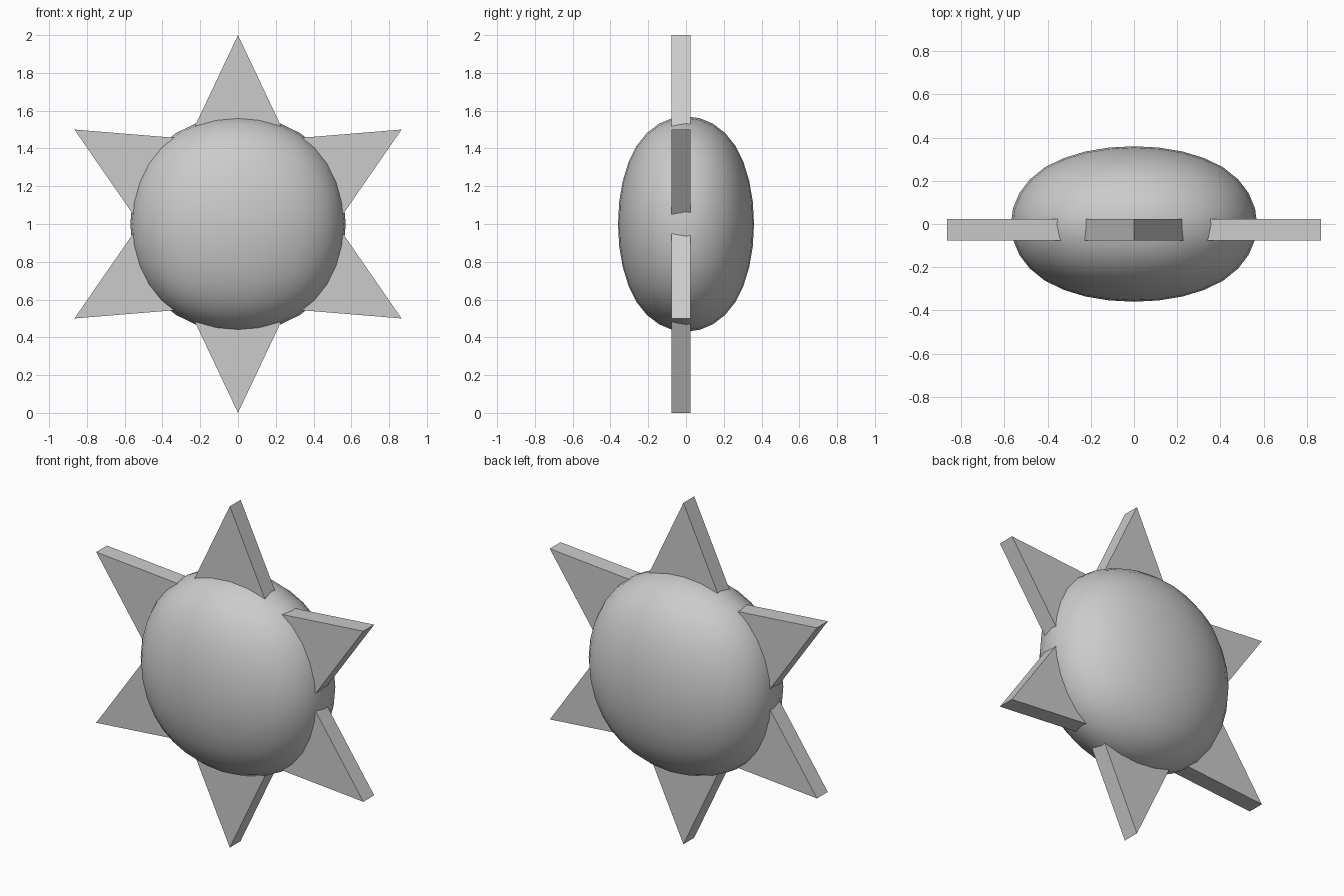
import bpy
import bmesh
from math import sin, cos, pi

if "Cube" in bpy.data.objects:
    bpy.data.objects.remove(bpy.data.objects["Cube"])

# Rounded body: a subdivided cube, flattened front to back
bpy.ops.mesh.primitive_cube_add(size=2, location=(0, 0, 1))
body = bpy.context.object
body.name = "rounded_body"
body.scale = (0.57 / 0.8395, 0.36 / 0.8395, 0.57 / 0.8395)
bpy.ops.object.transform_apply(location=False, rotation=False, scale=True)
sub = body.modifiers.new("round", 'SUBSURF')
sub.levels = sub.render_levels = 3
bpy.ops.object.modifier_apply(modifier=sub.name)
bpy.ops.object.shade_smooth()

# Six-pointed star plate through the body
TIP, VALLEY, FRONT, DEPTH = 1.0, 0.52, -0.076, 0.1
bm = bmesh.new()
ring = []
for i in range(12):
    r = VALLEY if i % 2 else TIP
    a = pi / 2 + i * pi / 6
    ring.append(bm.verts.new((r * cos(a), FRONT, r * sin(a))))
face = bm.faces.new(ring)
ext = bmesh.ops.extrude_face_region(bm, geom=[face])
moved = [g for g in ext["geom"] if isinstance(g, bmesh.types.BMVert)]
bmesh.ops.translate(bm, verts=moved, vec=(0, DEPTH, 0))
bmesh.ops.recalc_face_normals(bm, faces=bm.faces)
mesh = bpy.data.meshes.new("star_plate")
bm.to_mesh(mesh)
bm.free()
star = bpy.data.objects.new("star_plate", mesh)
star.location = (0, 0, 1)
bpy.context.collection.objects.link(star)
